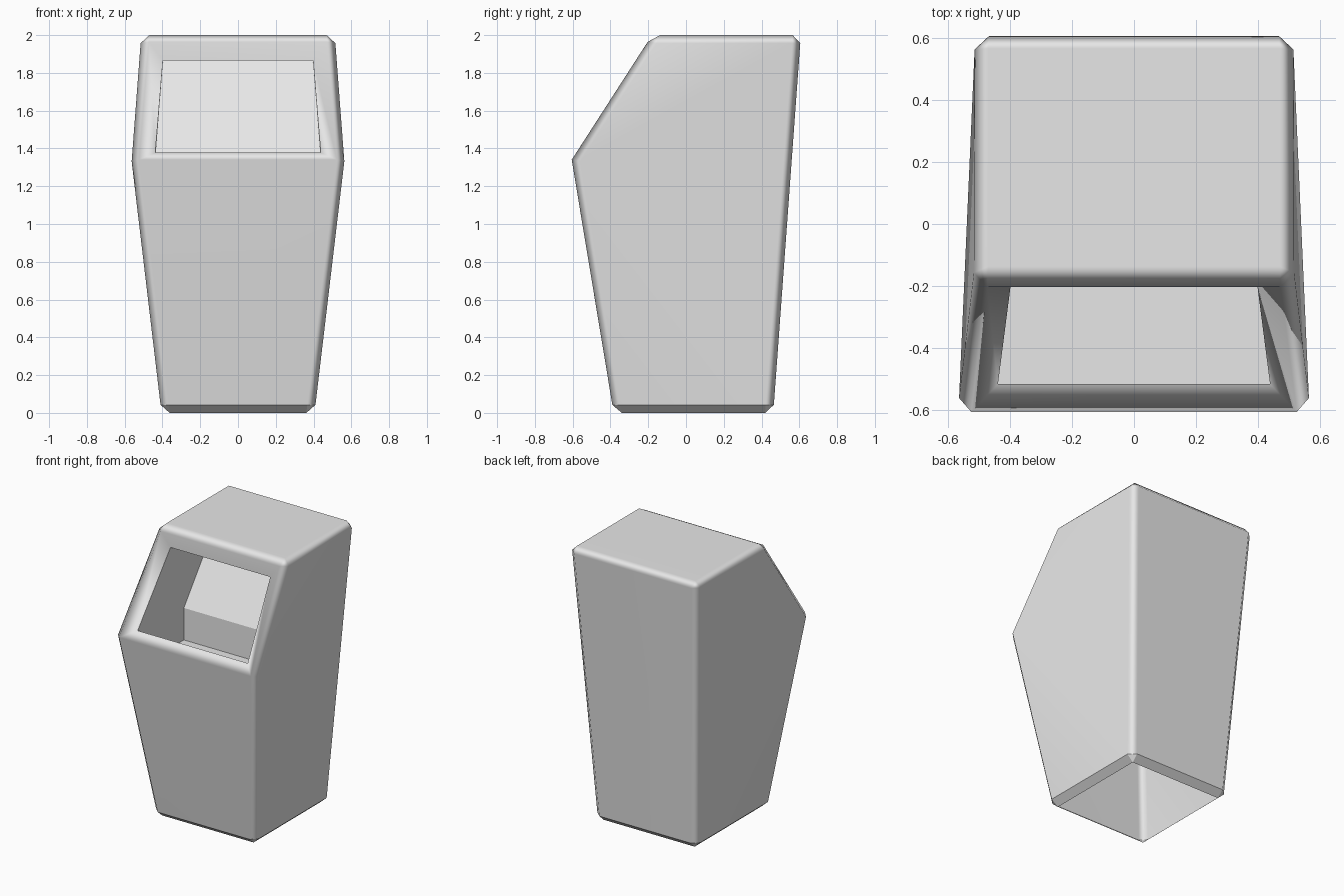
import bpy, bmesh, math

cube = bpy.data.objects.get("Cube")
if cube:
    bpy.data.objects.remove(cube, do_unlink=True)

grey = bpy.data.materials.new("light_grey")
grey.use_nodes = True
COLOUR = (0.8, 0.8, 0.8, 1)
grey.diffuse_color = COLOUR
grey.node_tree.nodes["Principled BSDF"].inputs["Base Color"].default_value = COLOUR


def finish(bm, name):
    mesh = bpy.data.meshes.new(name)
    bm.to_mesh(mesh)
    bm.free()
    obj = bpy.data.objects.new(name, mesh)
    bpy.context.collection.objects.link(obj)
    mesh.materials.append(grey)
    return obj


def mirrored_loops(bm, profile):
    """Place a (half width, y, z) profile on both sides of the model."""
    return [[bm.verts.new((s * x, y, z)) for x, y, z in profile] for s in (-1, 1)]


# Bin shell: tapered body with a slanted upper front
bm = bmesh.new()
outline = [(0.405, -0.383, 0), (0.567, -0.605, 1.34), (0.512, -0.18, 2),
           (0.512, 0.608, 2), (0.405, 0.462, 0)]
left, right = mirrored_loops(bm, outline)
for i in range(len(outline)):
    j = (i + 1) % len(outline)
    bm.faces.new((left[i], left[j], right[j], right[i]))
for side in (left, right):
    for tri in ((0, 1, 4), (1, 3, 4), (1, 2, 3)):
        bm.faces.new([side[k] for k in tri])
bmesh.ops.recalc_face_normals(bm, faces=bm.faces[:])

# Chamfer every edge except the shallow front bend
corners = [e for e in bm.edges if e.calc_face_angle(0) > math.radians(47)]
bmesh.ops.bevel(bm, geom=corners, offset=0.043, offset_type='OFFSET',
                segments=1, profile=0.5, affect='EDGES', clamp_overlap=True)
bm.normal_update()

# Open underside with a crisp chamfer
base = [f for f in bm.faces if f.normal.z < -0.95]
bmesh.ops.delete(bm, geom=base, context='FACES')

# Sloping lip around the opening
bm.normal_update()
slope = max((f for f in bm.faces if f.normal.y < -0.7 and f.normal.z > 0.3),
            key=lambda f: f.calc_area())
bmesh.ops.inset_individual(bm, faces=[slope], thickness=0.08, depth=-0.055,
                           use_even_offset=True)
rim = [v.co.copy() for v in slope.verts]
bmesh.ops.delete(bm, geom=[slope], context='FACES_ONLY')
for f in bm.faces:
    f.smooth = True
for e in bm.edges:
    if all(v.co.z < 0.07 for v in e.verts):
        e.smooth = False
shell = finish(bm, "bin_shell")
weighted = shell.modifiers.new("weighted_normals", 'WEIGHTED_NORMAL')
weighted.keep_sharp = True
weighted.weight = 80

# Recess behind the opening: front wall, floor, back wall, sloped back, ceiling
low = min(rim, key=lambda c: c.z)
high = max(rim, key=lambda c: c.z)
wide, narrow = abs(low.x), abs(high.x)
recess = [(narrow, high.y, high.z), (wide, low.y, low.z), (wide, low.y, 1.11),
          (wide, 0.01, 1.11), (wide, 0.01, 1.34), (narrow, 0.33, high.z)]
bm = bmesh.new()
left, right = mirrored_loops(bm, recess)
for i in range(1, len(recess)):
    j = (i + 1) % len(recess)
    bm.faces.new((left[i], left[j], right[j], right[i]))
for side in (left, right):
    bm.faces.new(side)
bmesh.ops.recalc_face_normals(bm, faces=bm.faces[:])
bm.normal_update()
# Make the floor face up so the recess is seen from inside
floor = min(bm.faces, key=lambda f: f.calc_center_median().z)
if floor.normal.z < 0:
    bmesh.ops.reverse_faces(bm, faces=bm.faces[:])
finish(bm, "opening_recess")
